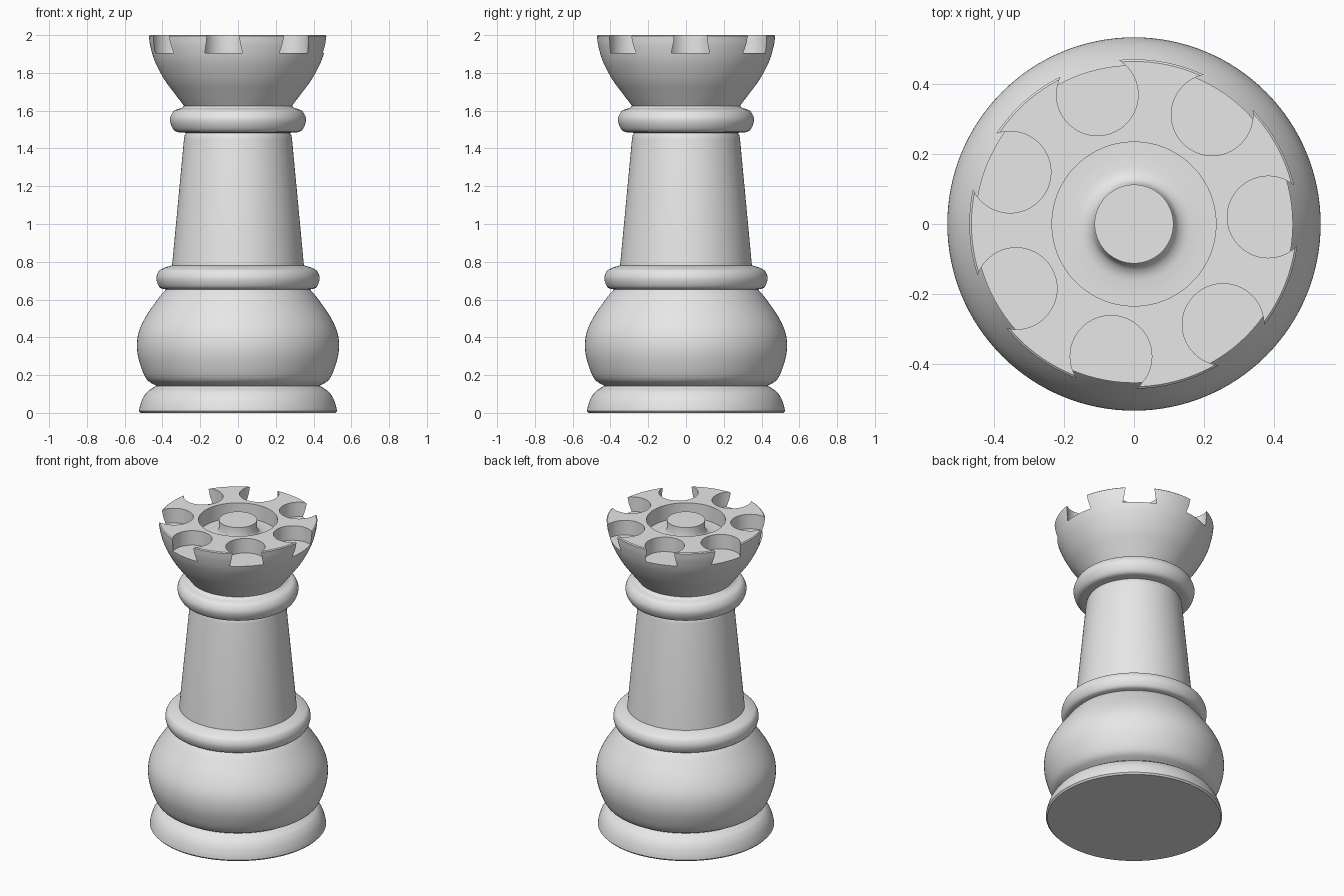
import bpy
import bmesh
from math import cos, sin, radians, tau
from mathutils import Vector

SEGMENTS = 128
NOTCHES = 7

cube = bpy.data.objects.get("Cube")
if cube:
    bpy.data.objects.remove(cube, do_unlink=True)

# One plain grey for the whole piece
grey = bpy.data.materials.new("plain grey")
grey.use_nodes = True
colour = (0.8, 0.8, 0.8, 1)
grey.diffuse_color = colour
grey.node_tree.nodes["Principled BSDF"].inputs["Base Color"].default_value = colour


def curve(points, steps=5):
    """Smooth curve through (radius, height) points."""
    pts = [Vector(p) for p in points]
    pts = [pts[0] * 2 - pts[1]] + pts + [pts[-1] * 2 - pts[-2]]
    out = []
    for a, b, c, d in zip(pts, pts[1:], pts[2:], pts[3:]):
        for i in range(steps):
            t = i / steps
            out.append((b * 2 + (c - a) * t + (a * 2 - b * 5 + c * 4 - d) * t**2
                        + (b * 3 - a - c * 3 + d) * t**3) / 2)
    return out + [pts[-2]]


def add_object(name, bm):
    mesh = bpy.data.meshes.new(name)
    bmesh.ops.recalc_face_normals(bm, faces=bm.faces)
    bm.to_mesh(mesh)
    bm.free()
    mesh.materials.append(grey)
    obj = bpy.data.objects.new(name, mesh)
    bpy.context.collection.objects.link(obj)
    return obj


def lathe(name, profile):
    """Turn a profile, closed on the axis at both ends, around z."""
    bm = bmesh.new()
    points = [(0, profile[0][1])] + list(profile) + [(0, profile[-1][1])]
    verts = [bm.verts.new((r, 0, z)) for r, z in points]
    edges = [bm.edges.new(pair) for pair in zip(verts, verts[1:])]
    bmesh.ops.spin(bm, geom=verts + edges, cent=(0, 0, 0), axis=(0, 0, 1),
                   angle=tau, steps=SEGMENTS)
    bmesh.ops.remove_doubles(bm, verts=bm.verts, dist=0.0005)
    return add_object(name, bm)


def activate(obj):
    bpy.ops.object.select_all(action='DESELECT')
    obj.select_set(True)
    bpy.context.view_layer.objects.active = obj


# Foot, belly, shaft and the two collars
foot = lathe("foot", [(0.515, 0)] + curve([
    (0.524, 0.01), (0.518, 0.04), (0.503, 0.08), (0.48, 0.112),
    (0.455, 0.13), (0.435, 0.143)]))
belly = lathe("belly", curve([
    (0.43, 0.142), (0.485, 0.18), (0.522, 0.27), (0.535, 0.35),
    (0.525, 0.43), (0.485, 0.515), (0.415, 0.615), (0.38, 0.655)]))
lower_collar = lathe("lower_collar", curve([
    (0.38, 0.653), (0.415, 0.665), (0.432, 0.71), (0.42, 0.75),
    (0.39, 0.768), (0.355, 0.78)]))
shaft = lathe("shaft", [(0.35, 0.77), (0.286, 1.45), (0.282, 1.47), (0.27, 1.49)])
upper_collar = lathe("upper_collar", curve([
    (0.28, 1.483), (0.335, 1.493), (0.36, 1.55), (0.34, 1.598),
    (0.3, 1.614), (0.28, 1.63)]))

# Crown bowl with a round recess and a central pin
bowl = curve([(0.285, 1.625), (0.335, 1.69), (0.39, 1.765), (0.44, 1.86),
              (0.464, 1.94), (0.472, 1.995)])
recess = [(0.466, 2), (0.235, 2), (0.235, 1.9)]
pin = curve([(0.19, 1.9), (0.15, 1.905), (0.125, 1.92), (0.113, 1.945)])
crown = lathe("crown", bowl + recess + pin + [(0.113, 2)])

# Ring of round notches cut into the crown
bm = bmesh.new()
for i in range(NOTCHES):
    angle = radians(3) + tau * i / NOTCHES
    result = bmesh.ops.create_cone(bm, cap_ends=True, segments=64,
                                   radius1=0.117, radius2=0.117, depth=0.2)
    bmesh.ops.translate(bm, verts=result["verts"],
                        vec=(0.385 * cos(angle), 0.385 * sin(angle), 2.005))
cutter = add_object("notch_cutter", bm)
cutter.hide_render = True
cut = crown.modifiers.new("notches", 'BOOLEAN')
cut.operation = 'DIFFERENCE'
cut.solver = 'EXACT'
cut.object = cutter
activate(crown)
bpy.ops.object.modifier_apply(modifier=cut.name)
bpy.data.objects.remove(cutter, do_unlink=True)

# Smooth shading with crisp edges
for part in (foot, belly, lower_collar, shaft, upper_collar, crown):
    activate(part)
    bpy.ops.object.shade_smooth_by_angle(angle=radians(35))
